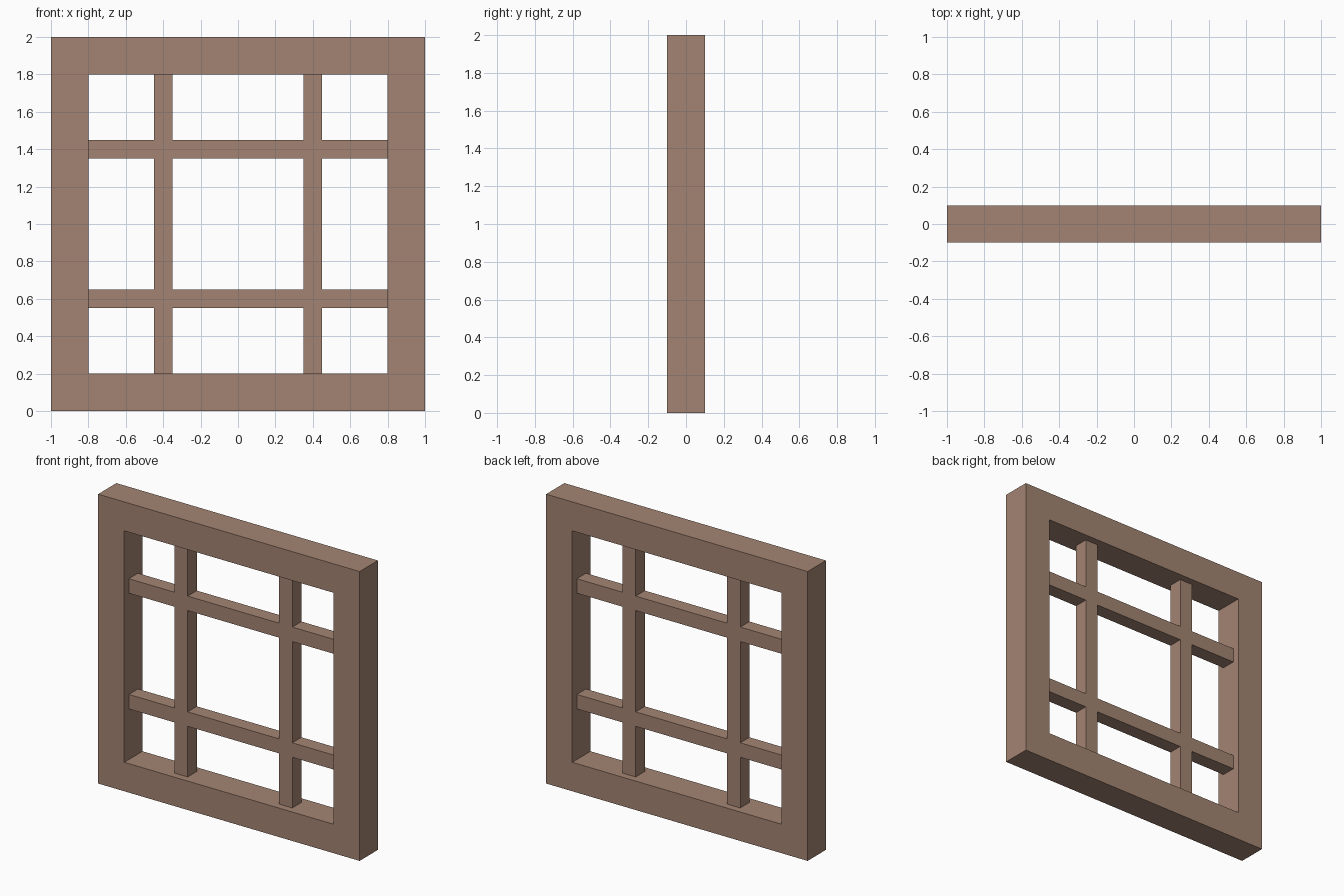
import bpy
import bmesh

cube = bpy.data.objects.get("Cube")
if cube:
    bpy.data.objects.remove(cube, do_unlink=True)

# Wood colour
wood = bpy.data.materials.new("warm brown wood")
wood.use_nodes = True
colour = (0.371, 0.231, 0.171, 1.0)
wood.diffuse_color = colour
wood.node_tree.nodes["Principled BSDF"].inputs["Base Color"].default_value = colour


def lattice(name, cuts, depth, is_solid):
    """Fill the chosen cells of a square grid and give them thickness."""
    bm = bmesh.new()
    n = len(cuts)
    verts = [[bm.verts.new((x, -depth / 2, z)) for z in cuts] for x in cuts]
    for i in range(n - 1):
        for j in range(n - 1):
            if is_solid(i, j):
                bm.faces.new((verts[i][j], verts[i + 1][j],
                              verts[i + 1][j + 1], verts[i][j + 1]))
    bmesh.ops.delete(bm, geom=[v for v in bm.verts if not v.link_faces],
                     context='VERTS')
    front = bm.faces[:]
    back = bmesh.ops.extrude_face_region(bm, geom=front, use_keep_orig=True)
    moved = [g for g in back["geom"] if isinstance(g, bmesh.types.BMVert)]
    bmesh.ops.translate(bm, verts=moved, vec=(0, depth, 0))
    bmesh.ops.recalc_face_normals(bm, faces=bm.faces[:])
    mesh = bpy.data.meshes.new(name)
    bm.to_mesh(mesh)
    bm.free()
    mesh.materials.append(wood)
    obj = bpy.data.objects.new(name, mesh)
    obj.location.z = 1.0
    bpy.context.collection.objects.link(obj)
    return obj


# Thick square outer frame around an open centre
lattice("window_frame", (-1, -0.8, 0.8, 1), 0.2,
        lambda i, j: (i, j) != (1, 1))

# Thinner crossing bars, flush with each other at the crossings
lattice("glazing_bars", (-0.8, -0.45, -0.35, 0.35, 0.45, 0.8), 0.1,
        lambda i, j: i % 2 == 1 or j % 2 == 1)
